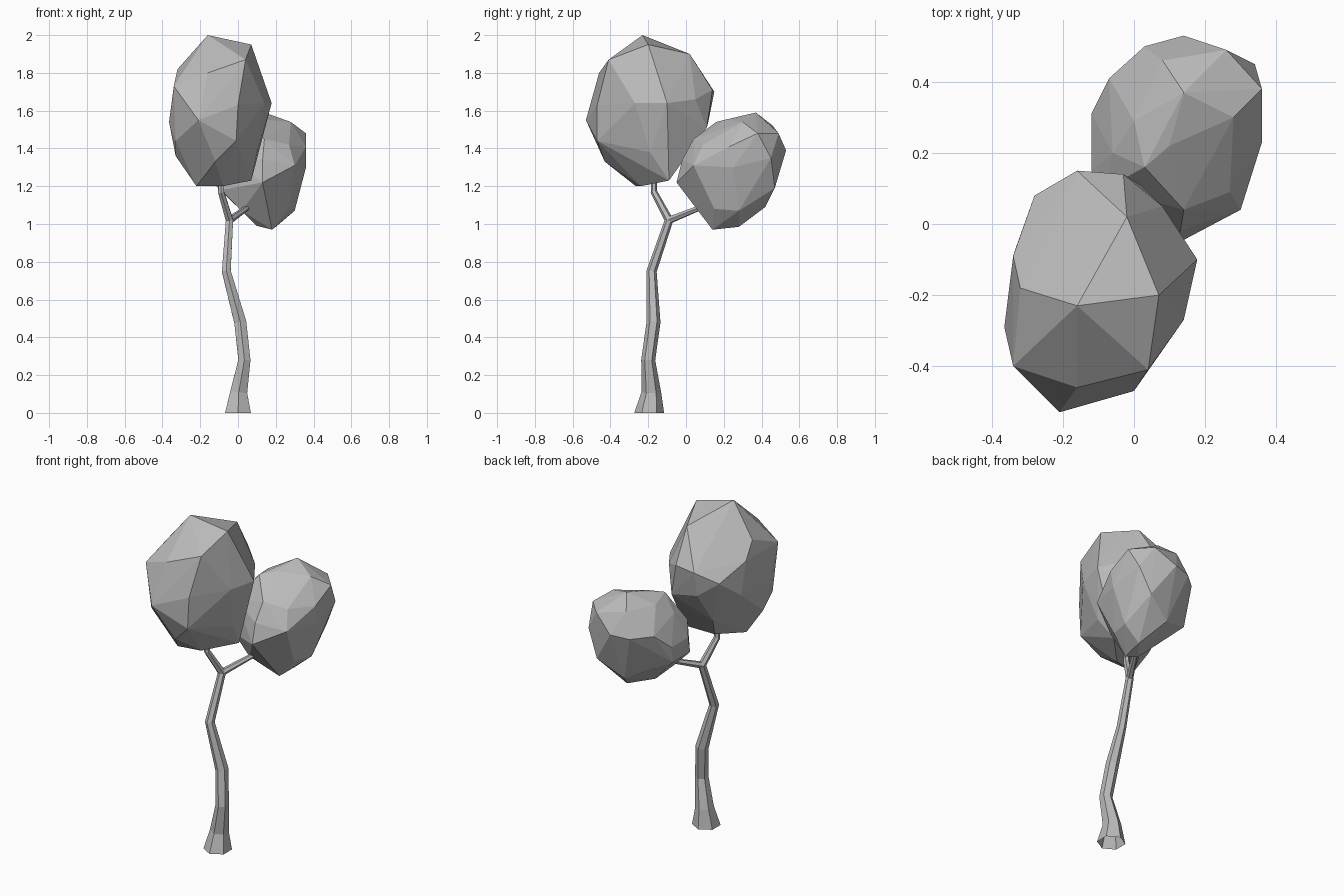
import bpy
import bmesh
from math import cos, sin, pi
from mathutils import Vector

cube = bpy.data.objects.get("Cube")
if cube:
    bpy.data.objects.remove(cube, do_unlink=True)

GREY = (0.5, 0.5, 0.5, 1.0)
grey = bpy.data.materials.new("plain grey")
grey.use_nodes = True
grey.diffuse_color = GREY
grey.node_tree.nodes["Principled BSDF"].inputs["Base Color"].default_value = GREY


def finish(name, bm):
    """Turn a bmesh into a flat shaded object."""
    bmesh.ops.recalc_face_normals(bm, faces=bm.faces)
    mesh = bpy.data.meshes.new(name)
    bm.to_mesh(mesh)
    bm.free()
    mesh.materials.append(grey)
    obj = bpy.data.objects.new(name, mesh)
    bpy.context.collection.objects.link(obj)
    return obj


def limb(name, path, sides=6, flat_base=False):
    """Tapered, open-ended tube along a path of (x, y, z, radius)."""
    bm = bmesh.new()
    points = [Vector(p[:3]) for p in path]
    rings = []
    for i, point in enumerate(points):
        before = points[max(i - 1, 0)]
        after = points[min(i + 1, len(points) - 1)]
        along = (after - before).normalized()
        if flat_base and i == 0:
            along = Vector((0, 0, 1))
        turn = Vector((0, 0, 1)).rotation_difference(along)
        radius = path[i][3]
        ring = []
        for k in range(sides):
            angle = 2 * pi * (k + 0.5) / sides
            offset = Vector((cos(angle), sin(angle), 0)) * radius
            ring.append(bm.verts.new(point + turn @ offset))
        rings.append(ring)
    for low, high in zip(rings, rings[1:]):
        for k in range(sides):
            n = (k + 1) % sides
            bm.faces.new((low[k], low[n], high[n], high[k]))
    return finish(name, bm)


def foliage(name, corners):
    """Faceted boulder-like clump wrapped around a few corner points."""
    bm = bmesh.new()
    for corner in corners:
        bm.verts.new(corner)
    hull = bmesh.ops.convex_hull(bm, input=bm.verts)
    inner = [g for g in hull["geom_interior"] if isinstance(g, bmesh.types.BMVert)]
    bmesh.ops.delete(bm, geom=inner, context="VERTS")
    return finish(name, bm)


# Crooked trunk with a flared foot, hollow underneath
fork = (-0.045, -0.09, 1.02)
limb("trunk", [
    (0, -0.195, 0, 0.079), (0.004, -0.184, 0.11, 0.052),
    (0.034, -0.2, 0.28, 0.037), (0.012, -0.172, 0.48, 0.037),
    (-0.062, -0.182, 0.75, 0.027), (*fork, 0.022),
], flat_base=True)

# Two branches from the fork into the clumps
limb("upper_branch", [(*fork, 0.022), (-0.09, -0.17, 1.17, 0.018),
                      (-0.09, -0.17, 1.22, 0.015)])
limb("lower_branch", [(*fork, 0.02), (0.04, 0.06, 1.08, 0.015),
                      (0.07, 0.11, 1.1, 0.014)])

# Tall front clump, from crown to underside
foliage("upper_foliage", [
    (-.16, -.23, 2), (.07, -.2, 1.95), (-.02, .02, 1.9), (.04, -.41, 1.87),
    (-.16, -.46, 1.8), (-.32, -.18, 1.82), (-.34, -.09, 1.73), (-.34, -.4, 1.73),
    (-.03, .14, 1.71), (-.16, .15, 1.7), (.08, .05, 1.66), (.178, -.1, 1.64),
    (.14, -.27, 1.64), (0, -.47, 1.63), (-.28, .08, 1.64), (-.21, -.53, 1.55),
    (-.365, -.29, 1.54), (-.33, -.06, 1.53), (-.16, .12, 1.55), (.02, .11, 1.51),
    (-.01, -.47, 1.44), (-.33, -.36, 1.44), (.1, -.19, 1.38), (-.18, 0, 1.36),
    (-.33, -.27, 1.36), (-.12, -.43, 1.33), (.07, -.09, 1.23), (-.13, -.09, 1.23),
    (-.08, -.24, 1.2), (-.22, -.265, 1.2),
])

# Smaller rear clump, from crown to underside
foliage("lower_foliage", [
    (.14, .37, 1.59), (.1, .22, 1.555), (.03, .16, 1.54), (.28, .3, 1.54),
    (.08, .46, 1.52), (.36, .38, 1.48), (.26, .49, 1.48), (.14, .04, 1.45),
    (0, .29, 1.52), (-.06, .2, 1.45), (.27, .09, 1.42), (-.07, .41, 1.39),
    (.36, .23, 1.41), (.14, .53, 1.39), (.03, .5, 1.38), (-.08, .1, 1.38),
    (.34, .45, 1.35), (.13, -.02, 1.34), (.3, .04, 1.31), (.36, .25, 1.3),
    (-.12, .15, 1.3), (-.12, .31, 1.3), (.13, -.05, 1.22), (-.09, .09, 1.18),
    (-.115, .29, 1.2), (.27, .47, 1.19), (0, .36, 1.16), (.3, .28, 1.07),
    (.27, .15, 1.08), (.12, .42, 1.09), (.02, .08, 1.07), (.18, .14, .97),
    (.1, .15, .99), (.2, .28, .985),
])
